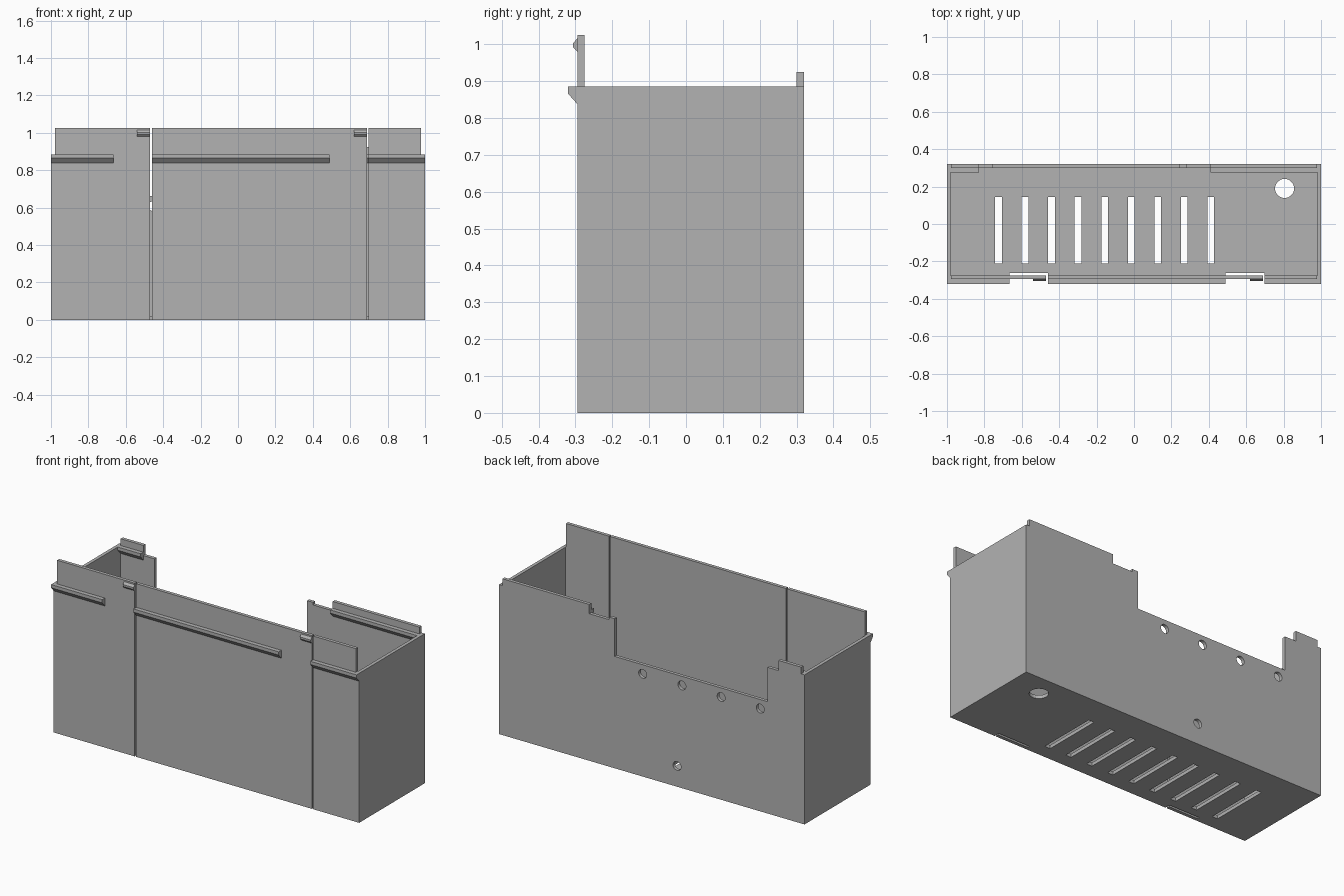
import bpy
import bmesh
from mathutils import Matrix, Vector

cube = bpy.data.objects.get("Cube")
if cube:
    bpy.data.objects.remove(cube, do_unlink=True)

grey = bpy.data.materials.new("plain grey")
grey.use_nodes = True
colour = (0.45, 0.45, 0.45, 1)
grey.diffuse_color = colour
grey.node_tree.nodes["Principled BSDF"].inputs["Base Color"].default_value = colour

T = 0.02                      # wall thickness
FRONT, BACK = -0.295, 0.32    # outer faces of the long walls
RIM = 0.885                   # height of the side walls


def finish(name, bm):
    bmesh.ops.recalc_face_normals(bm, faces=bm.faces)
    mesh = bpy.data.meshes.new(name)
    bm.to_mesh(mesh)
    bm.free()
    mesh.materials.append(grey)
    ob = bpy.data.objects.new(name, mesh)
    bpy.context.collection.objects.link(ob)
    return ob


def prism(name, points, depth):
    """Extrude a closed outline along the depth vector."""
    bm = bmesh.new()
    face = bm.faces.new([bm.verts.new(p) for p in points])
    ext = bmesh.ops.extrude_face_region(bm, geom=[face])
    verts = [v for v in ext["geom"] if isinstance(v, bmesh.types.BMVert)]
    bmesh.ops.translate(bm, verts=verts, vec=Vector(depth))
    return finish(name, bm)


def wall(name, outline, y):
    return prism(name, [(x, y, z) for x, z in outline], (0, T, 0))


def bar(name, section, x0, x1):
    return prism(name, [(x0, y, z) for y, z in section], (x1 - x0, 0, 0))


def add_box(bm, x0, x1, y0, y1, z0, z1):
    size = Matrix.Diagonal((x1 - x0, y1 - y0, z1 - z0, 1))
    mid = Matrix.Translation(((x0 + x1) / 2, (y0 + y1) / 2, (z0 + z1) / 2))
    bmesh.ops.create_cube(bm, size=1, matrix=mid @ size)


def add_cylinder(bm, centre, radius, axis):
    turn = Matrix.Rotation(1.5707963, 4, "X") if axis == "Y" else Matrix()
    bmesh.ops.create_cone(bm, cap_ends=True, segments=32, radius1=radius, radius2=radius,
                          depth=0.1, matrix=Matrix.Translation(centre) @ turn)


def cut(ob, bm):
    """Subtract the cutter shapes, then discard them."""
    cutter = finish("cutter", bm)
    cutter.hide_render = True
    mod = ob.modifiers.new("holes", "BOOLEAN")
    mod.operation, mod.solver, mod.object = "DIFFERENCE", "EXACT", cutter
    graph = bpy.context.evaluated_depsgraph_get()
    mesh = bpy.data.meshes.new_from_object(ob.evaluated_get(graph))
    ob.modifiers.clear()
    ob.data = mesh
    bpy.data.objects.remove(cutter, do_unlink=True)


# Floor with vent slots, cable hole and the gaps behind the two spring tabs
bm = bmesh.new()
add_box(bm, -1 + T, 1 - T, FRONT + T, BACK - T, 0, T)
floor = finish("floor", bm)
bm = bmesh.new()
for i in range(9):
    x = -0.725 + 0.142 * i
    add_box(bm, x - 0.018, x + 0.018, -0.21, 0.145, -0.05, 0.05)
for x0, x1 in ((-0.665, -0.461), (0.49, 0.698)):
    add_box(bm, x0, x1, FRONT, -0.262, -0.05, 0.05)
add_cylinder(bm, (0.805, 0.19, 0), 0.051, "Z")
cut(floor, bm)

# Side walls
for name, x in (("right_side_wall", -1), ("left_side_wall", 1 - T)):
    bm = bmesh.new()
    add_box(bm, x, x + T, FRONT + T, BACK - T, 0, RIM)
    finish(name, bm)

# Front wall in three panels separated by narrow slits
TOP = 1.025
wall("front_panel_right", [(-1, 0), (-0.47, 0), (-0.47, TOP), (-0.978, TOP),
                           (-0.978, RIM), (-1, RIM)], FRONT)
wall("front_panel_middle", [(-0.461, 0), (0.69, 0), (0.69, TOP), (-0.461, TOP)], FRONT)
wall("front_panel_left", [(0.698, 0), (1, 0), (1, RIM), (0.978, RIM),
                          (0.978, TOP), (0.698, TOP)], FRONT)

# Back wall with the wide opening, stepped shoulders and round holes
back = wall("back_wall", [
    (-1, 0), (1, 0), (1, RIM), (0.978, RIM), (0.978, 0.925), (0.41, 0.925),
    (0.41, 0.87), (0.28, 0.87), (0.28, RIM), (0.243, RIM), (0.243, 0.662),
    (-0.757, 0.662), (-0.757, 0.865), (-0.83, 0.865), (-0.83, 0.925),
    (-0.978, 0.925), (-0.978, RIM), (-1, RIM)], BACK - T)
bm = bmesh.new()
for x, z in ((0.06, 0.608), (-0.197, 0.608), (-0.454, 0.608), (-0.71, 0.608), (-0.165, 0.123)):
    add_cylinder(bm, (x, BACK - T / 2, z), 0.026, "Y")
cut(back, bm)


# Wedge ledges outside the front wall and inside the back wall
def wedge(y):
    return [(y, RIM), (y - 0.025, RIM), (y - 0.025, 0.866), (y, 0.838)]


for i, (x0, x1) in enumerate(((-1, -0.665), (-0.461, 0.49), (0.698, 1))):
    bar(f"front_ledge_{i + 1}", wedge(FRONT), x0, x1)
for i, (x0, x1) in enumerate(((-0.98, -0.83), (0.41, 0.98))):
    bar(f"back_ledge_{i + 1}", wedge(BACK - T), x0, x1)

# Small snap catches at the top of the spring tabs
catch = [(FRONT, 1.016), (FRONT - 0.011, 1.003), (FRONT - 0.011, 0.992), (FRONT, 0.98)]
for name, x in (("right_catch", -0.47), ("left_catch", 0.69)):
    bar(name, catch, x - 0.07, x)
